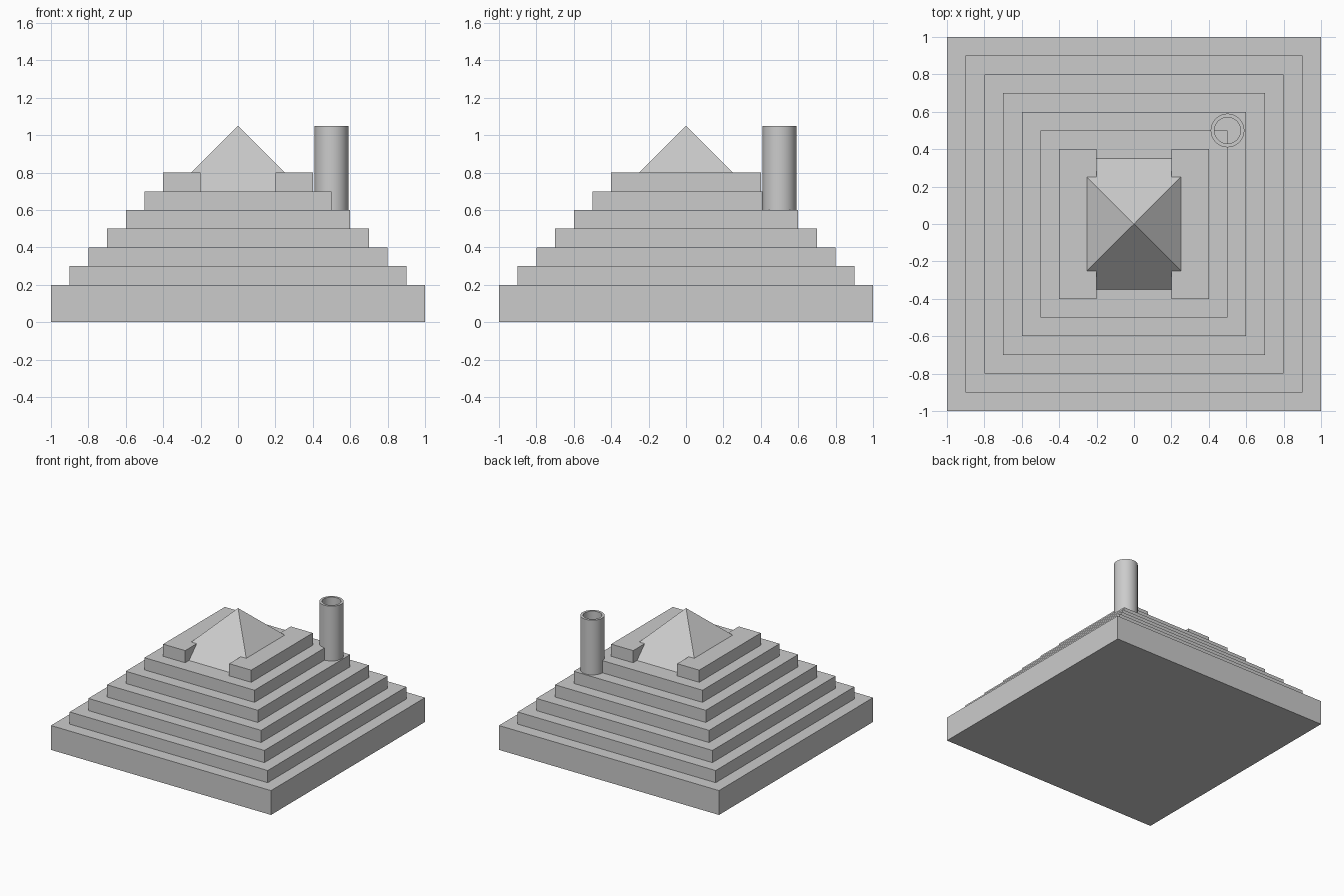
import bpy, bmesh, math

if "Cube" in bpy.data.objects:
    bpy.data.objects.remove(bpy.data.objects["Cube"])


def lathe(name, profile, sides, center=(0, 0), closed=False, smooth=False):
    """Revolve (radius, z) points; four sides treat radius as half width."""
    k, phase = (math.sqrt(2), math.pi / 4) if sides == 4 else (1, 0)
    bm = bmesh.new()
    rings = []
    for r, z in profile:
        if r == 0:
            rings.append([bm.verts.new((*center, z))] * sides)
        else:
            angles = [phase + 2 * math.pi * i / sides for i in range(sides)]
            rings.append([bm.verts.new((center[0] + r * k * math.cos(a),
                                        center[1] + r * k * math.sin(a), z))
                          for a in angles])
    pairs = list(zip(rings, rings[1:]))
    if closed:
        pairs.append((rings[-1], rings[0]))
    for a, b in pairs:
        for i in range(sides):
            j = (i + 1) % sides
            bm.faces.new(dict.fromkeys((a[i], a[j], b[j], b[i])))
    if not closed:
        for ring in (rings[0], rings[-1]):
            if len(set(ring)) > 2:
                bm.faces.new(ring)
    bmesh.ops.recalc_face_normals(bm, faces=bm.faces)
    mesh = bpy.data.meshes.new(name)
    bm.to_mesh(mesh)
    bm.free()
    obj = bpy.data.objects.new(name, mesh)
    bpy.context.collection.objects.link(obj)
    if smooth:
        bpy.ops.object.select_all(action='DESELECT')
        bpy.context.view_layer.objects.active = obj
        obj.select_set(True)
        bpy.ops.object.shade_smooth_by_angle(angle=math.radians(35))
    return obj


# Terraces: thick plinth, then five equal steps
steps = [(1.0, 0.0), (1.0, 0.2)]
for i in range(1, 6):
    half = 1.0 - 0.1 * i
    steps += [(half, 0.1 + 0.1 * i), (half, 0.2 + 0.1 * i)]
lathe("terraces", steps, 4)

# Top tier: two blocks leaving a passage from front to back
for side, label in ((-1, "left"), (1, "right")):
    bpy.ops.mesh.primitive_cube_add(size=1, location=(0.3 * side, 0, 0.75))
    block = bpy.context.object
    block.name = "top_block_" + label
    block.scale = (0.2, 0.8, 0.1)
    bpy.ops.object.transform_apply(location=False, rotation=False, scale=True)

# Pyramid roof
lathe("pyramid_roof", [(0.35, 0.7), (0, 1.05)], 4)

# Hollow chimney on the back right corner
lathe("chimney", [(0.09, 0.6), (0.09, 1.05), (0.07, 1.05), (0.07, 0.6)],
      48, center=(0.5, 0.5), closed=True, smooth=True)
